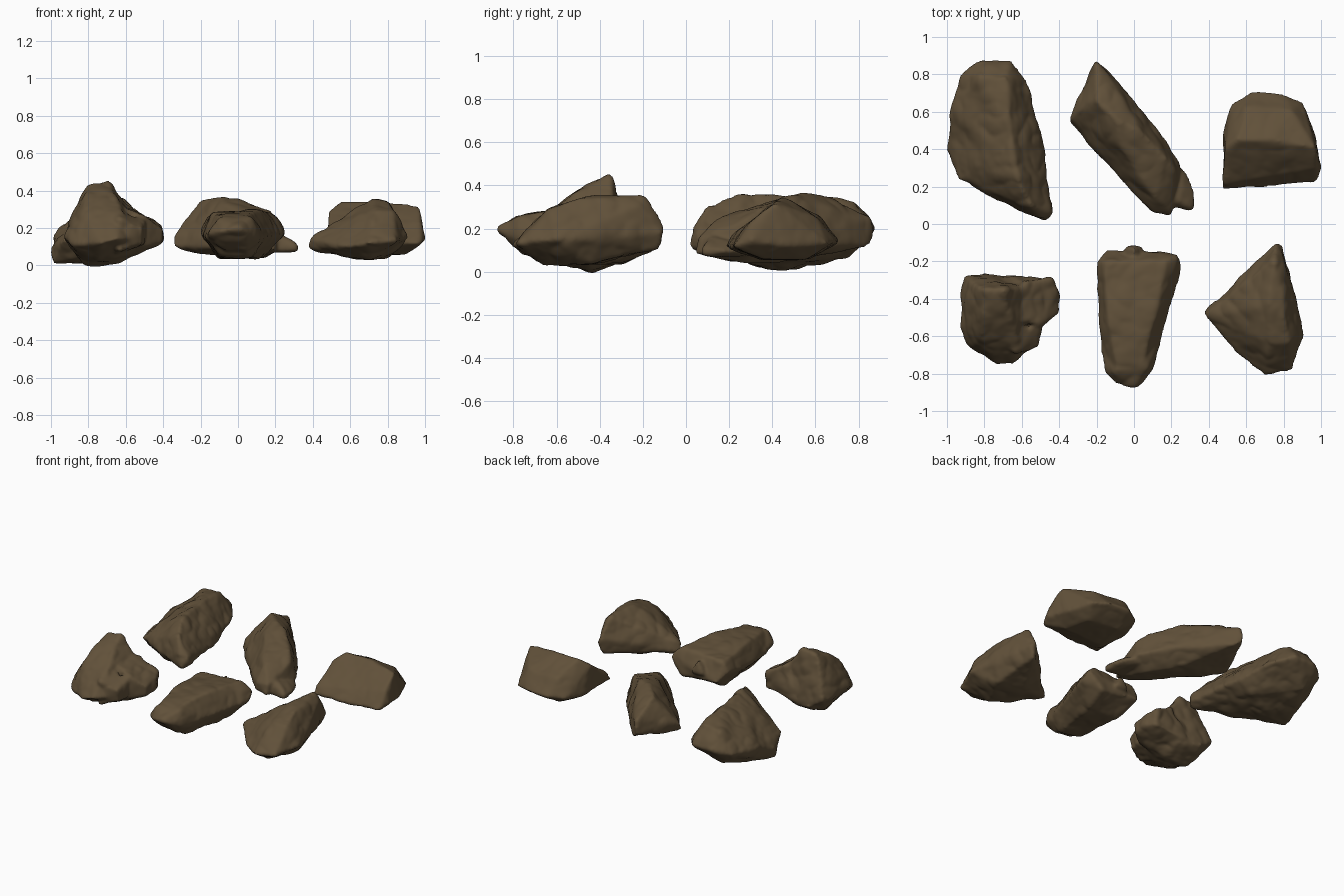
import bpy, bmesh
from mathutils import Vector, noise

cube = bpy.data.objects.get("Cube")
if cube:
    bpy.data.objects.remove(cube, do_unlink=True)

# One earthy brown for every stone
stone = bpy.data.materials.new("earth_brown")
stone.use_nodes = True
stone.diffuse_color = (0.12, 0.082, 0.042, 1)
stone.node_tree.nodes["Principled BSDF"].inputs["Base Color"].default_value = stone.diffuse_color


def add_lobe(bm, corners):
    """Add one convex chunk; corners are in hundredths of a unit."""
    verts = [bm.verts.new(Vector(c) / 100) for c in corners]
    hull = bmesh.ops.convex_hull(bm, input=verts)
    loose = {v for v in hull["geom_interior"] + hull["geom_unused"]
             if isinstance(v, bmesh.types.BMVert)}
    bmesh.ops.delete(bm, geom=list(loose), context='VERTS')


def weather(mesh, rough):
    """Push the skin in and out for dents, ledges and fine grain."""
    moves = []
    for v in mesh.vertices:
        p = v.co
        dent = noise.noise(p * 7) * 0.012
        ledge = (abs(noise.noise(p * 10 + Vector((3, 1, 2)))) - 0.2) * 0.014
        grain = noise.noise(p * 26) * 0.002
        moves.append(v.normal * ((dent + ledge + grain) * rough + 0.003))
    for v, move in zip(mesh.vertices, moves):
        v.co += move


def make_rock(name, lobes, rough=1.0):
    """Fuse the chunks, round the edges, then weather the surface."""
    mesh = bpy.data.meshes.new(name)
    bm = bmesh.new()
    for corners in lobes:
        add_lobe(bm, corners)
    bmesh.ops.recalc_face_normals(bm, faces=bm.faces)
    bm.to_mesh(mesh)
    bm.free()
    rock = bpy.data.objects.new(name, mesh)
    bpy.context.collection.objects.link(rock)
    fuse = rock.modifiers.new("fuse", 'REMESH')
    fuse.mode = 'VOXEL'
    fuse.voxel_size = 0.012
    soften = rock.modifiers.new("soften", 'SMOOTH')
    soften.factor = 0.5
    soften.iterations = 6
    bpy.ops.object.select_all(action='DESELECT')
    bpy.context.view_layer.objects.active = rock
    rock.select_set(True)
    for mod in (fuse.name, soften.name):
        bpy.ops.object.modifier_apply(modifier=mod)
    weather(rock.data, rough)
    rock.data.materials.clear()
    rock.data.materials.append(stone)
    bpy.ops.object.shade_smooth()


# Peaked boulder with a side knob and a front spur
make_rock("front_right_rock", [
    [(-91, -28, 14), (-80, -26, 8), (-65, -30, 6), (-93, -55, 15), (-90, -42, 22),
     (-88, -66, 11), (-73, -75, 12), (-65, -75, 14), (-58, -68, 14), (-52, -48, 10),
     (-81, -35, 43), (-69, -35, 45), (-68, -46, 40), (-81, -50, 38), (-62, -62, 29),
     (-82, -62, 29), (-82, -42, 0), (-64, -44, 0), (-75, -58, 3), (-55, -33, 24)],
    [(-70, -28, 8), (-44, -29, 11), (-44, -29, 23), (-40, -36, 21), (-40, -37, 13),
     (-40, -48, 19), (-41, -48, 12), (-50, -54, 10), (-50, -54, 26), (-58, -31, 31),
     (-70, -50, 34), (-65, -50, 3)],
    [(-66, -56, 6), (-66, -56, 30), (-50, -55, 24), (-50, -56, 11), (-51, -66, 20),
     (-51, -65, 11), (-64, -69, 8), (-64, -69, 25)]])

# Long slab, nearly flat on top, with a rounded nose
make_rock("front_middle_rock", [
    [(-20, -20, 19), (-15, -14, 13), (24, -17, 22), (25, -24, 17), (15, -15, 10),
     (17, -50, 15), (12, -70, 15), (0, -80, 16), (-17, -70, 15), (-19, -45, 15),
     (-16, -20, 26), (17, -20, 28), (11, -50, 30), (-14, -50, 28), (-9, -78, 26),
     (4, -77, 26), (-10, -30, 4), (12, -32, 4), (-9, -66, 5), (6, -70, 5)],
    [(12, -66, 20), (12, -70, 13), (10, -78, 21), (9, -79, 15), (5, -85, 18),
     (0, -88, 20), (-10, -86, 18), (-15, -79, 17), (-17, -68, 15), (-11, -79, 25),
     (7, -77, 26), (0, -60, 28), (0, -60, 6), (-8, -74, 8), (5, -76, 8)],
    [(-6, -30, 20), (-5, -12, 16), (4, -12, 16), (4, -30, 20), (0, -13, 25)]], 0.7)

# Three-sided wedge with a tall far end
make_rock("front_left_rock", [
    [(38, -49, 14), (38, -47, 9), (76, -10, 22), (79, -11, 18), (76, -12, 11),
     (75, -19, 35), (80, -22, 31), (85, -38, 14), (91, -60, 15), (84, -78, 13),
     (70, -81, 12), (59, -73, 10), (51, -63, 9), (81, -50, 34), (72, -43, 35),
     (73, -64, 29), (83, -63, 29), (50, -48, 22), (62, -40, 4), (80, -45, 4),
     (70, -66, 3)]], 0.8)

# Largest stone with a lengthwise ridge and a high front corner
make_rock("back_right_rock", [
    [(-100, 40, 9), (-99, 38, 1), (-98, 58, 16), (-93, 80, 17), (-82, 87, 20),
     (-66, 87, 20), (-57, 77, 18), (-55, 60, 14), (-49, 45, 13), (-44, 8, 13),
     (-44, 5, 19), (-47, 2, 11), (-50, 3, 20), (-62, 7, 13), (-78, 18, 12),
     (-94, 24, 13), (-82, 79, 31), (-68, 78, 33), (-66, 50, 36), (-62, 24, 36),
     (-55, 10, 30), (-86, 50, 25), (-84, 30, 23), (-78, 40, 1), (-60, 50, 6),
     (-83, 76, 6)]])

# Diagonal slab with a pointed far end and a small notched foot
make_rock("back_middle_rock", [
    [(-34, 54, 10), (-34, 57, 16), (-31, 64, 18), (-21, 87, 15), (-20, 86, 25),
     (-16, 84, 12), (-16, 83, 24), (-23, 50, 7), (-4, 68, 14), (10, 54, 14),
     (25, 33, 12), (2, 20, 9), (-12, 36, 7), (-20, 66, 35), (-10, 56, 37),
     (5, 48, 34), (17, 35, 29), (-6, 40, 32), (3, 26, 27), (0, 50, 5), (14, 28, 4),
     (9, 7, 9), (10, 6, 15), (20, 4, 8), (20, 6, 16), (11, 15, 25), (22, 28, 24)],
    [(14, 12, 7), (31, 7, 8), (32, 8, 11), (32, 19, 9), (26, 30, 10), (20, 30, 8),
     (25, 12, 16), (14, 12, 19)]], 0.7)

# Gable-shaped block lying along its ridge
make_rock("back_left_rock", [
    [(48, 19, 12), (48, 22, 17), (48, 50, 11), (52, 64, 13), (62, 70, 14),
     (80, 70, 14), (90, 65, 13), (97, 46, 12), (100, 30, 14), (98, 23, 12),
     (75, 20, 11), (49, 40, 29), (55, 45, 34), (75, 45, 34), (97, 41, 32),
     (60, 62, 25), (84, 61, 25), (98, 30, 23), (58, 35, 6), (90, 36, 6),
     (62, 58, 6), (85, 55, 6)]], 0.5)
